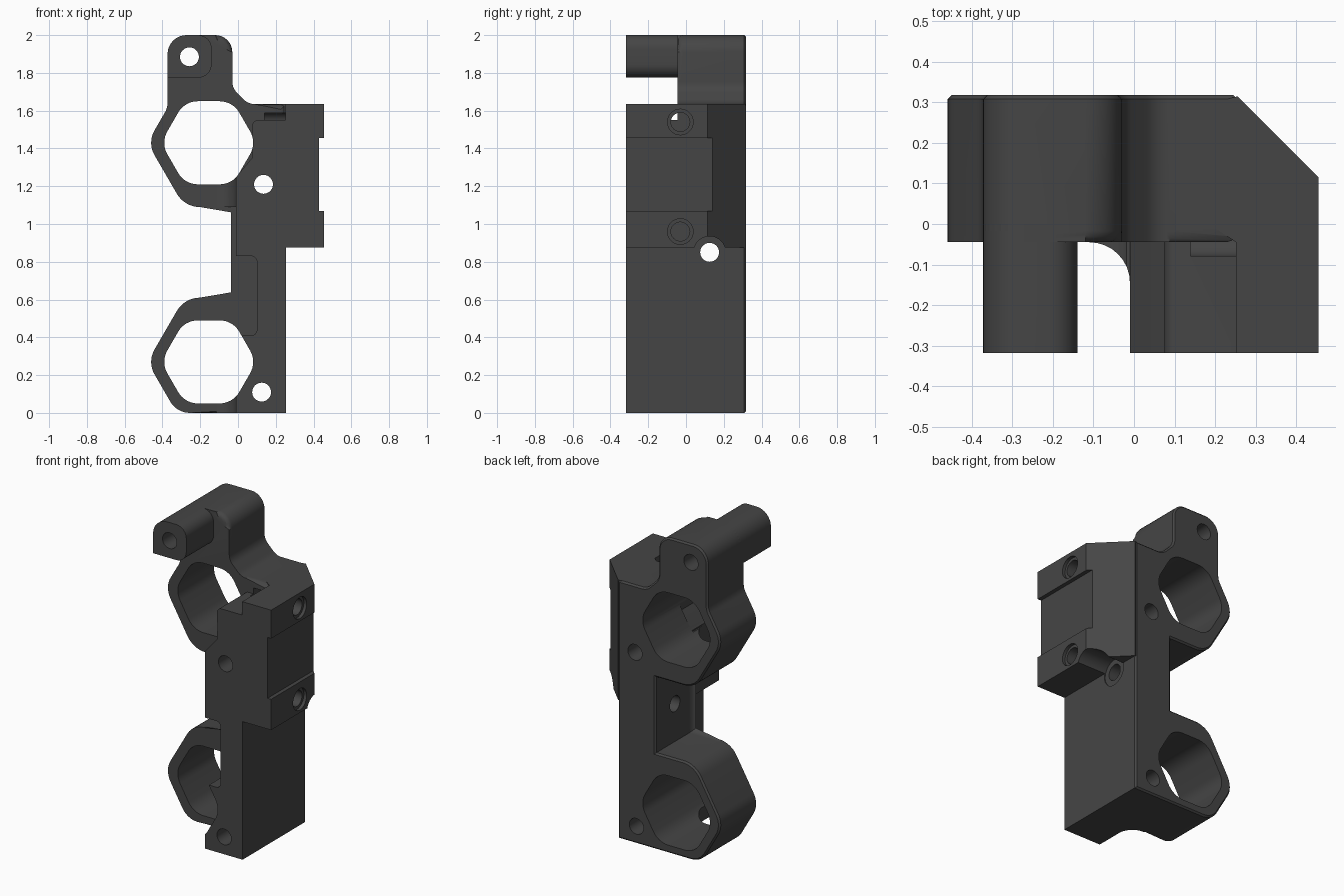
import bpy, bmesh, math
from mathutils import Vector

if "Cube" in bpy.data.objects:
    bpy.data.objects.remove(bpy.data.objects["Cube"])

grey = bpy.data.materials.new("dark grey")
grey.diffuse_color = (0.06, 0.06, 0.06, 1)
grey.use_nodes = True
grey.node_tree.nodes["Principled BSDF"].inputs["Base Color"].default_value = grey.diffuse_color


def rounded(pts, seg=8):
    """Outline with arcs at points given as (a, b, radius)."""
    out = []
    for i, p in enumerate(pts):
        c = Vector(p[:2])
        if len(p) < 3:
            out.append(c)
            continue
        u = (Vector(pts[i - 1][:2]) - c).normalized()
        v = (Vector(pts[(i + 1) % len(pts)][:2]) - c).normalized()
        half = u.angle(v) / 2
        r = p[2]
        centre = c + (u + v).normalized() * (r / math.sin(half))
        s = c + u * (r / math.tan(half)) - centre
        e = c + v * (r / math.tan(half)) - centre
        sweep = s.angle_signed(e)
        for k in range(seg + 1):
            t = -sweep * k / seg
            out.append(centre + Vector((s.x * math.cos(t) - s.y * math.sin(t),
                                        s.x * math.sin(t) + s.y * math.cos(t))))
    return out


def prism(name, pts, axis, lo, hi, bevel_lo=0, bevel_hi=0):
    """Extrude a 2D outline along x, y or z between lo and hi."""
    place = {"x": lambda a, b, d: (d, a, b),
             "y": lambda a, b, d: (a, d, b),
             "z": lambda a, b, d: (a, b, d)}[axis]
    bm = bmesh.new()
    base = [bm.verts.new(place(p[0], p[1], lo)) for p in rounded(pts)]
    top = [bm.verts.new(place(p[0], p[1], hi)) for p in rounded(pts)]
    n = len(base)
    caps = [bm.faces.new(base), bm.faces.new(top)]
    for i in range(n):
        j = (i + 1) % n
        bm.faces.new((base[i], base[j], top[j], top[i]))
    loops = [list(f.edges) for f in caps]
    for edges, width, seg in zip(loops, (bevel_lo, bevel_hi), (3, 1)):
        if width:
            bmesh.ops.bevel(bm, geom=edges, offset=width, segments=seg,
                            profile=0.5, affect='EDGES')
    bmesh.ops.recalc_face_normals(bm, faces=bm.faces)
    me = bpy.data.meshes.new(name)
    bm.to_mesh(me)
    bm.free()
    me.materials.append(grey)
    ob = bpy.data.objects.new(name, me)
    bpy.context.collection.objects.link(ob)
    return ob


def drill(a, b, r, axis, lo, hi):
    pts = [(a + r * math.cos(t * math.pi / 16), b + r * math.sin(t * math.pi / 16))
           for t in range(32)]
    return prism("drill", pts, axis, lo, hi)


def combine(body, other, op):
    m = body.modifiers.new("bool", 'BOOLEAN')
    m.operation, m.solver, m.object = op, 'EXACT', other
    bpy.context.view_layer.objects.active = body
    bpy.ops.object.modifier_apply(modifier=m.name)
    bpy.data.objects.remove(other)


# Rear plate: two ring clamps, spine and head
body = prism("bracket_body", [
    (0.255, 0), (0.255, 1.635), (0.055, 1.635, 0.08), (-0.03, 1.72, 0.08),
    (-0.03, 2.0, 0.09), (-0.373, 2.0, 0.1), (-0.373, 1.615, 0.1),
    (-0.48, 1.43, 0.13), (-0.283, 1.09, 0.14), (-0.01, 1.09),
    (-0.01, 0.61), (-0.283, 0.61, 0.14), (-0.48, 0.27, 0.13),
    (-0.324, 0, 0.12)], "y", -0.045, 0.318, 0.028, 0.01)

parts = [
    # Front half of the spine with a notch in its left side
    prism("front_spine", [
        (0.255, 0), (0.255, 1.55), (0.075, 1.55, 0.03), (0.075, 1.35),
        (-0.01, 1.25), (-0.01, 0.83), (0.1, 0.83, 0.03), (0.1, 0.41, 0.03),
        (-0.01, 0.41), (-0.01, 0)], "y", -0.318, 0.0),
    # Top arm reaching forward
    prism("arm", [
        (-0.373, 1.775), (-0.14, 1.775, 0.07), (-0.14, 2.0, 0.07),
        (-0.373, 2.0, 0.1)], "y", -0.318, 0.0),
    # Side mounting block with a slanted rear corner
    prism("side_block", [
        (0.252, -0.318), (0.455, -0.318), (0.455, 0.115), (0.255, 0.315),
        (0.2, 0.3), (0.2, -0.01), (0.252, -0.045)], "z", 0.875, 1.635),
]
# Concave fillets between ring fronts and spine
for z0, z1 in ((0, 0.1), (1.09, 1.24)):
    parts.append(prism("fillet", [
        (-0.115, -0.045), (-0.01, -0.045, 0.1), (-0.01, -0.15),
        (0.02, -0.15), (0.02, -0.01), (-0.115, -0.01)], "z", z0, z1))
for p in parts:
    combine(body, p, 'UNION')

cuts = []
# Rounded hexagonal ring openings
for cz in (0.27, 1.43):
    cuts.append(prism("hex_cutter", [
        (-0.155 + 0.254 * math.cos(k * math.pi / 3),
         cz + 0.254 * math.sin(k * math.pi / 3), 0.12) for k in range(6)],
        "y", -0.5, 0.5))
# Recess in the side block
cuts.append(prism("recess", [(0.43, 1.07), (0.6, 1.07), (0.6, 1.455), (0.43, 1.455)],
                  "y", -0.5, 0.5))
# Front-to-back bolt holes
for x, z in ((0.135, 1.21), (0.125, 0.11), (-0.257, 1.885)):
    cuts.append(drill(x, z, 0.05, "y", -0.5, 0.5))
# Sideways screw holes with wider mouths
for z in (0.96, 1.54):
    cuts.append(drill(-0.03, z, 0.05, "x", 0.14, 0.6))
    cuts.append(drill(-0.03, z, 0.068, "x", 0.435, 0.6))
# Cross hole with a counterbore beneath the block
cuts.append(drill(0.125, 0.85, 0.05, "x", -0.2, 0.6))
cuts.append(drill(0.125, 0.85, 0.085, "x", 0.25, 0.6))
for c in cuts:
    combine(body, c, 'DIFFERENCE')

bpy.ops.object.select_all(action='DESELECT')
body.select_set(True)
bpy.context.view_layer.objects.active = body
bpy.ops.object.shade_smooth_by_angle(angle=math.radians(30))
